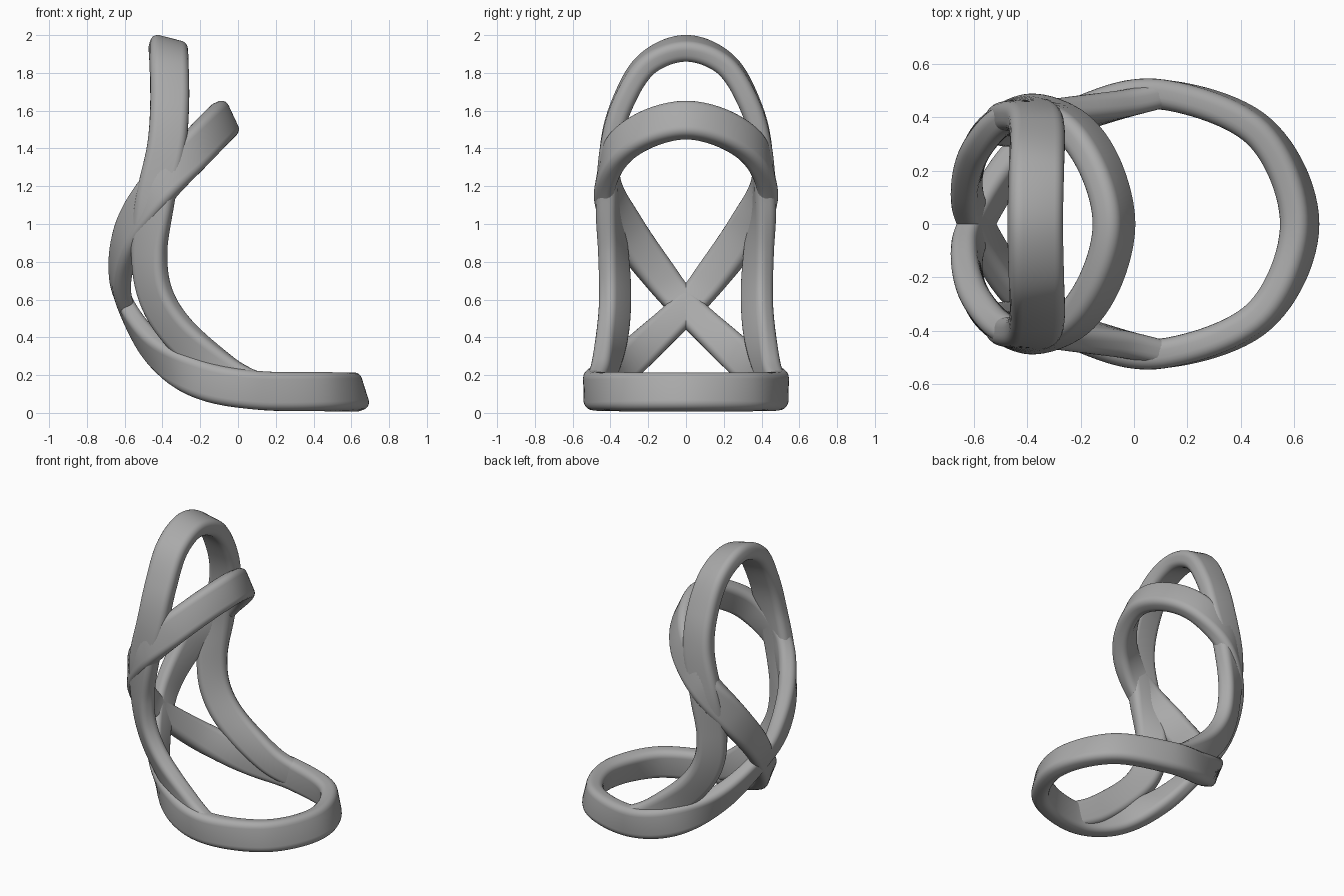
import bpy, bmesh, math
from mathutils import Vector

cube = bpy.data.objects.get("Cube")
if cube:
    bpy.data.objects.remove(cube, do_unlink=True)

GREY = (0.4, 0.4, 0.4, 1)
mat = bpy.data.materials.new("plain_grey")
mat.use_nodes = True
mat.diffuse_color = GREY
mat.node_tree.nodes["Principled BSDF"].inputs["Base Color"].default_value = GREY

WIDTH, THICK, RADIUS = 0.205, 0.112, 0.042


def band_profile(arc=5):
    """Rounded rectangle: (across the band, along its outward normal)."""
    pts = []
    for k, (sx, sy) in enumerate([(1, 1), (-1, 1), (-1, -1), (1, -1)]):
        for i in range(arc + 1):
            a = math.pi / 2 * (k + i / arc)
            pts.append((sx * (WIDTH / 2 - RADIUS) + RADIUS * math.cos(a),
                        sy * (THICK / 2 - RADIUS) + RADIUS * math.sin(a)))
    return pts


def key(pos, normal, scale=1.0):
    return Vector(pos), Vector(normal).normalized(), scale


def flip(k):
    """Mirror a key across the y = 0 plane."""
    p, n, s = k
    return Vector((p.x, -p.y, p.z)), Vector((n.x, -n.y, n.z)), s


def spline(a, b, c, d, t):
    return 0.5 * (2 * b + (c - a) * t + (2 * a - 5 * b + 4 * c - d) * t ** 2
                  + (3 * b - a - 3 * c + d) * t ** 3)


def sweep(name, keys, closed, steps=12):
    """Sweep the band profile along keys, facing each key's normal."""
    count = len(keys)
    pick = (lambda i: keys[i % count]) if closed else (lambda i: keys[max(0, min(count - 1, i))])
    path = []
    for i in range(count if closed else count - 1):
        four = [pick(i + j) for j in (-1, 0, 1, 2)]
        for s in range(steps):
            path.append([spline(*[k[c] for k in four], s / steps) for c in range(3)])
    if not closed:
        path.append(list(keys[-1]))
    bm = bmesh.new()
    rings, last = [], len(path) - 1
    for i, (p, n, s) in enumerate(path):
        ahead = path[(i + 1) % len(path)] if closed else path[min(i + 1, last)]
        behind = path[i - 1] if closed else path[max(i - 1, 0)]
        t = (ahead[0] - behind[0]).normalized()
        n = (n - t * n.dot(t)).normalized()
        w = t.cross(n)
        rings.append([bm.verts.new(p + (w * u + n * v) * s) for u, v in band_profile()])
    size = len(rings[0])
    for i in range(len(rings) if closed else last):
        a, b = rings[i], rings[(i + 1) % len(rings)]
        for j in range(size):
            k = (j + 1) % size
            bm.faces.new((a[j], a[k], b[k], b[j]))
    if not closed:
        bm.faces.new(rings[0])
        bm.faces.new(rings[-1])
    bmesh.ops.recalc_face_normals(bm, faces=bm.faces[:])
    mesh = bpy.data.meshes.new(name)
    bm.to_mesh(mesh)
    bm.free()
    mesh.materials.append(mat)
    obj = bpy.data.objects.new(name, mesh)
    bpy.context.collection.objects.link(obj)
    bpy.ops.object.select_all(action='DESELECT')
    obj.select_set(True)
    bpy.context.view_layer.objects.active = obj
    bpy.ops.object.shade_smooth_by_angle(angle=math.radians(40))


# Figure-eight band: base ring, rear crossing, then the leaning upper ring
base_front = key((0.62, 0, 0.11), (0.95, 0, 0.3))
base_side = [
    key((0.47, 0.345, 0.112), (0.68, 0.68, 0.15)),
    key((0.10, 0.485, 0.12), (0, 1, 0)),
    key((-0.20, 0.42, 0.18), (-0.25, 0.95, -0.1)),
    key((-0.44, 0.24, 0.335), (-0.7, 0.55, -0.45), 0.92),
]
crossing = key((-0.59, 0, 0.56), (-0.95, 0, -0.3), 0.8)
ring_side = [
    key((-0.625, 0.15, 0.74), (-0.95, 0.25, 0), 0.9),
    key((-0.57, 0.31, 0.96), (-0.8, 0.6, 0.1)),
    key((-0.43, 0.415, 1.18), (-0.3, 0.95, 0.1)),
    key((-0.25, 0.375, 1.37), (0.35, 0.85, 0.2)),
    key((-0.13, 0.22, 1.495), (0.7, 0.55, 0.35)),
]
ring_top = key((-0.075, 0, 1.55), (0.9, 0, 0.42))
half = base_side + [crossing] + [flip(k) for k in ring_side]
sweep("looped_band", [base_front] + half + [ring_top] + [flip(k) for k in reversed(half)], True)

# Tall hoop whose legs run down into the base ring
hoop_top = key((-0.37, 0, 1.93), (0.25, 0, 0.97))
hoop_side = [
    key((-0.365, 0.21, 1.845), (0.15, 0.6, 0.8)),
    key((-0.362, 0.34, 1.63), (0.05, 0.95, 0.3)),
    key((-0.38, 0.40, 1.40), (0, 1, 0.12)),
    key((-0.44, 0.41, 1.12), (-0.2, 1, 0)),
    key((-0.47, 0.385, 0.85), (-0.5, 0.85, 0), 0.95),
    key((-0.435, 0.375, 0.62), (-0.6, 0.8, -0.1), 0.95),
    key((-0.31, 0.39, 0.42), (-0.45, 0.85, -0.3), 0.95),
    key((-0.07, 0.44, 0.21), (-0.2, 1, -0.1), 0.92),
    key((0.10, 0.485, 0.125), (0, 1, 0), 0.85),
]
sweep("tall_hoop", [flip(k) for k in reversed(hoop_side)] + [hoop_top] + hoop_side, False)
